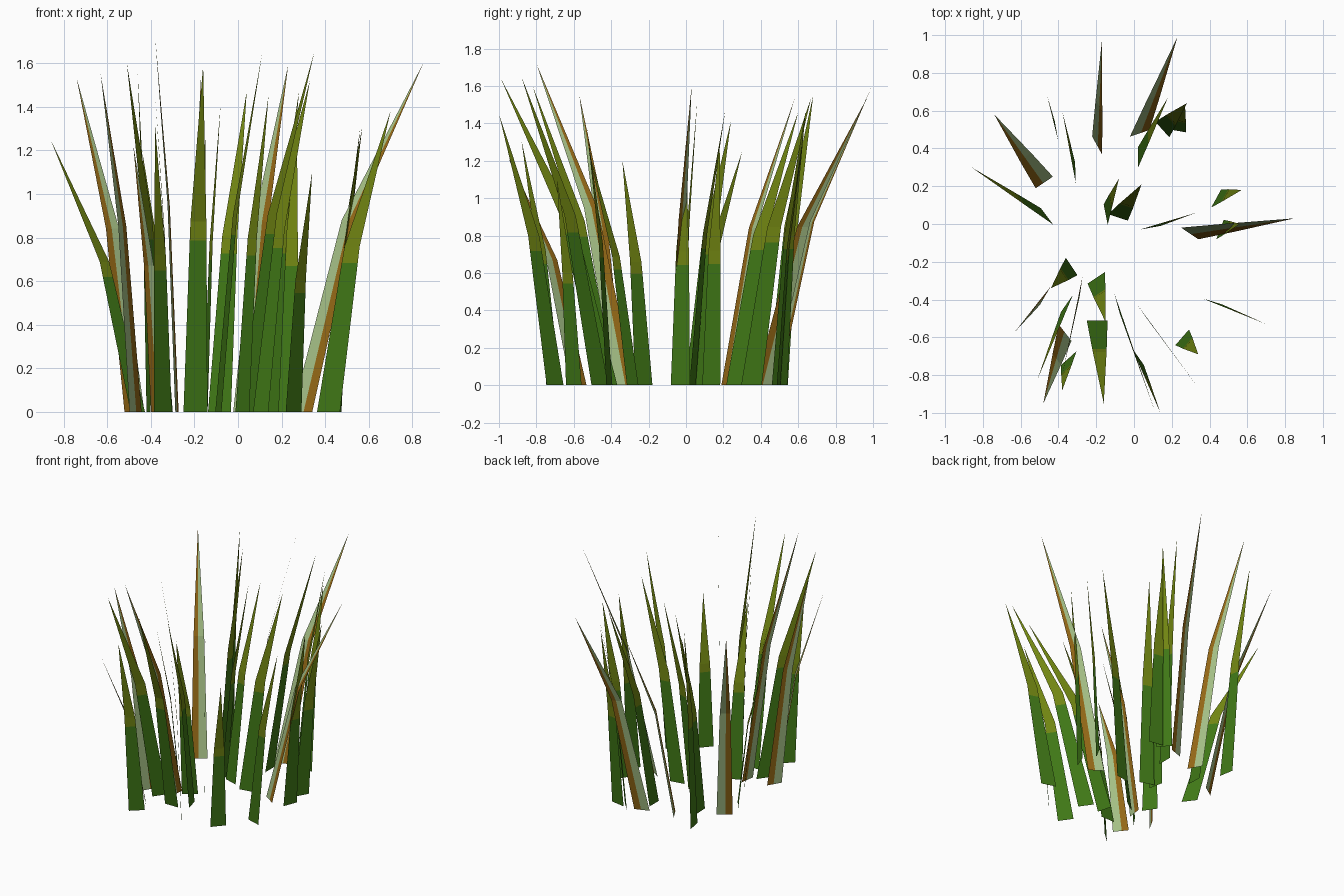
import bpy, bmesh, math
from mathutils import Vector

BASE_WIDTH = 0.11


def material(name, rgb):
    m = bpy.data.materials.new(name)
    m.diffuse_color = (*rgb, 1)
    return m


GREEN = material("deep green", (0.050, 0.185, 0.008))
OLIVE = material("olive green", (0.165, 0.235, 0.006))
PALE = material("pale green", (0.38, 0.53, 0.24))
BROWN = material("dry brown", (0.30, 0.14, 0.008))


def blade(name, spec, striped=False):
    """Flat bent blade. spec: base centre x, y, heading of its width in degrees, tip x, y, z"""
    bx, by, heading, tx, ty, tz = spec
    a = math.radians(heading)
    side = Vector((math.cos(a), math.sin(a), 0)) * BASE_WIDTH
    base, tip = Vector((bx, by, 0)), Vector((tx, ty, tz))
    bend = base.lerp(tip, 0.38)
    bend.z = tz * 0.55
    # rows: centre and relative width; the colour changes just below the bend
    rows = [(base, 1.0), (base.lerp(bend, 0.9), 0.70), (bend, 0.66)]
    cuts = [-0.5, 0.06, 0.5] if striped else [-0.5, 0.5]
    bm = bmesh.new()
    grid = [[bm.verts.new(c + side * w * k) for k in cuts] for c, w in rows]
    top = bm.verts.new(tip)
    for r in range(len(rows)):
        for i in range(len(cuts) - 1):
            lower = grid[r][i:i + 2]
            if r + 1 < len(rows):
                upper = grid[r + 1][i:i + 2]
                f = bm.faces.new((lower[0], lower[1], upper[1], upper[0]))
            else:
                f = bm.faces.new((lower[0], lower[1], top))
            # stripes run lengthwise, plain blades fade to olive upward
            f.material_index = i if striped else int(r > 0)
    bm.normal_update()
    if sum(f.normal.z for f in bm.faces) < 0:
        bmesh.ops.reverse_faces(bm, faces=bm.faces[:])
    me = bpy.data.meshes.new(name)
    bm.to_mesh(me)
    bm.free()
    for m in ((PALE, BROWN) if striped else (GREEN, OLIVE)):
        me.materials.append(m)
    bpy.context.collection.objects.link(bpy.data.objects.new(name, me))


# striped blades, pale on one half and brown on the other
striped_blades = [
    (-0.195, 0.415, -61, -0.17, 0.97, 1.54),
    (0.03, 0.48, 19, 0.23, 0.99, 1.59),
    (-0.475, 0.22, 214, -0.74, 0.58, 1.53),
    (0.295, -0.05, -34, 0.85, 0.03, 1.60),
    (-0.28, -0.33, 82, -0.38, -0.80, 1.72),
    (-0.47, -0.38, 60, -0.63, -0.57, 1.55),
    (-0.365, -0.575, 128, -0.48, -0.95, 1.22),
]
# plain blades of the back half
back_blades = [
    (-0.46, 0.04, 127, -0.86, 0.30, 1.25),
    (-0.41, 0.49, 100, -0.46, 0.68, 1.55),
    (-0.31, 0.27, 92, -0.38, 0.60, 1.46),
    (-0.15, 0.05, 101, -0.08, 0.24, 1.41),
    (-0.085, 0.035, -18, 0.04, 0.21, 1.47),
    (0.02, 0.35, 90, 0.18, 0.67, 1.54),
    (0.15, 0.50, -48, 0.28, 0.64, 1.47),
    (0.22, 0.495, -10, 0.27, 0.63, 1.35),
    (0.435, 0.135, 61, 0.57, 0.18, 1.31),
]
# plain blades of the front half
front_blades = [
    (0.085, -0.02, 10, 0.33, 0.06, 1.52),
    (0.455, -0.03, 69, 0.56, 0.00, 1.30),
    (0.415, -0.41, -17, 0.70, -0.53, 1.38),
    (0.255, -0.60, 49, 0.34, -0.69, 1.10),
    (0.04, -0.46, -55, 0.35, -0.88, 1.65),
    (-0.09, -0.42, -75, 0.11, -0.99, 1.64),
    (0.02, -0.70, -55, 0.14, -1.00, 1.45),
    (-0.195, -0.51, 0, -0.16, -0.95, 1.59),
    (-0.20, -0.285, 34, -0.15, -0.52, 1.25),
    (-0.33, -0.225, -56, -0.44, -0.34, 1.20),
    (-0.355, -0.42, 55, -0.51, -0.82, 1.60),
    (-0.345, -0.71, 42, -0.38, -0.88, 1.31),
]
for n, s in enumerate(striped_blades, 1):
    blade(f"striped_blade_{n:02d}", s, striped=True)
for n, s in enumerate(back_blades, 1):
    blade(f"back_grass_blade_{n:02d}", s)
for n, s in enumerate(front_blades, 1):
    blade(f"front_grass_blade_{n:02d}", s)
